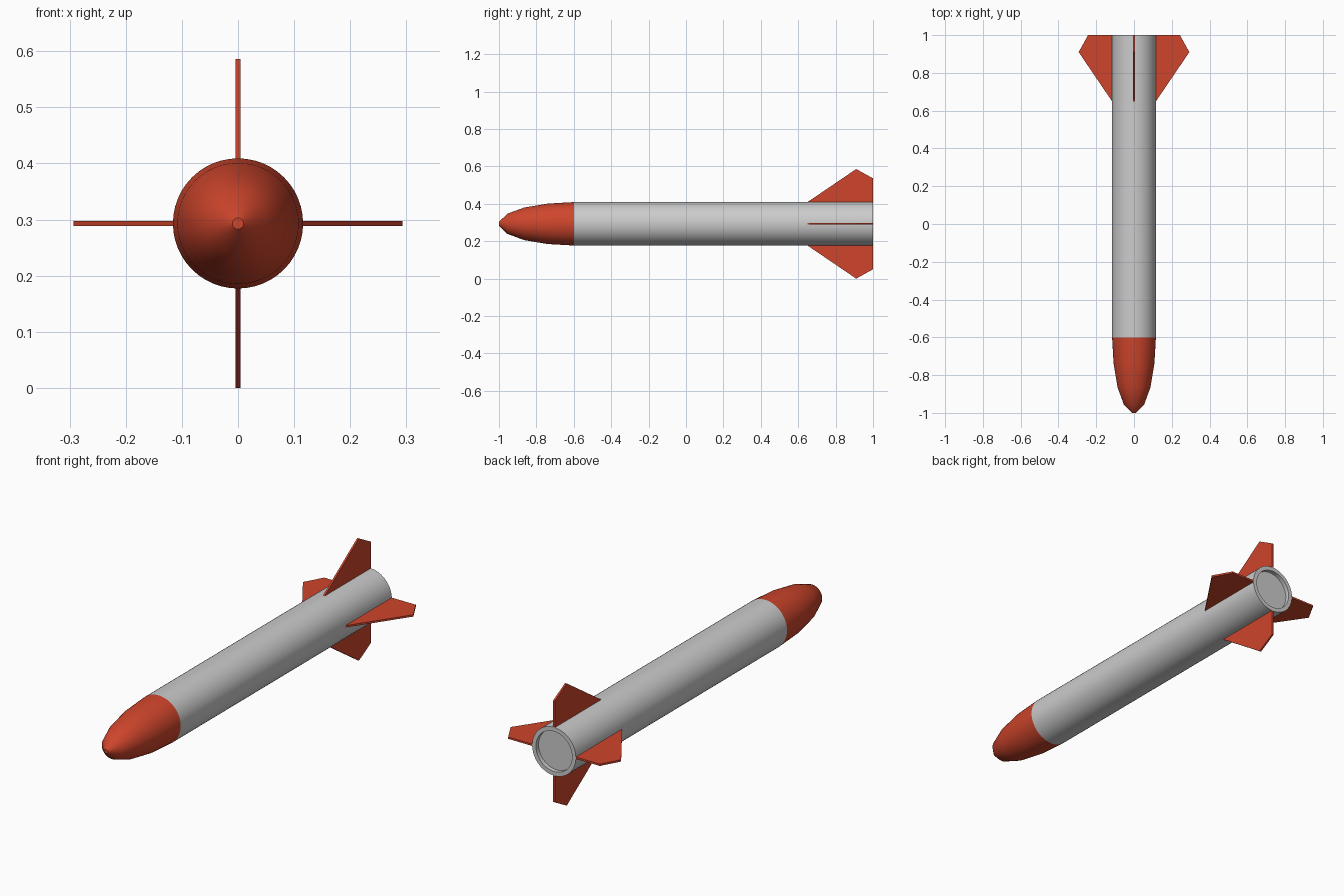
import bpy, bmesh, math
from mathutils import Matrix

if "Cube" in bpy.data.objects:
    bpy.data.objects.remove(bpy.data.objects["Cube"])

AXIS_Z, R = 0.293, 0.116
SIDES = 48

red = bpy.data.materials.new("red_paint")
red.diffuse_color = (0.62, 0.06, 0.025, 1)
red.use_nodes = True
red.node_tree.nodes["Principled BSDF"].inputs["Base Color"].default_value = red.diffuse_color


def finish(bm, name, mat=None, smooth=False):
    bmesh.ops.recalc_face_normals(bm, faces=bm.faces[:])
    me = bpy.data.meshes.new(name)
    bm.to_mesh(me)
    bm.free()
    ob = bpy.data.objects.new(name, me)
    bpy.context.collection.objects.link(ob)
    ob.location.z = AXIS_Z
    if mat:
        me.materials.append(mat)
    if smooth:
        bpy.ops.object.select_all(action='DESELECT')
        ob.select_set(True)
        bpy.context.view_layer.objects.active = ob
        bpy.ops.object.shade_smooth_by_angle(angle=math.radians(35))
    return ob


def lathe(name, profile, mat=None):
    """Revolve (y, radius) points around the long axis and cap both ends."""
    bm = bmesh.new()
    rings = [[bm.verts.new((r * math.cos(a), y, r * math.sin(a)))
              for a in (2 * math.pi * i / SIDES for i in range(SIDES))]
             for y, r in profile]
    for a, b in zip(rings, rings[1:]):
        for i in range(SIDES):
            j = (i + 1) % SIDES
            bm.faces.new((a[i], a[j], b[j], b[i]))
    bm.faces.new(rings[0])
    bm.faces.new(rings[-1])
    return finish(bm, name, mat, smooth=True)


# Tube with a shallow recess at the tail
lathe("body_tube", [(-0.6, R), (1.0, R), (1.0, 0.096), (0.98, 0.096)])

# Rounded nose with a small blunt tip
lathe("nose_cone", [(-1.0, 0.01), (-0.955, 0.054), (-0.865, 0.087),
                    (-0.74, 0.108), (-0.6, R)], red)

# Four tail fins around the tube
FIN = [(0.642, 0.111), (0.91, 0.293), (1.0, 0.243), (1.0, 0.111)]
for k, side in enumerate(("right", "top", "left", "bottom")):
    bm = bmesh.new()
    face = bm.faces.new([bm.verts.new((r, y, -0.0045)) for y, r in FIN])
    ext = bmesh.ops.extrude_face_region(bm, geom=[face])["geom"]
    bmesh.ops.translate(bm, vec=(0, 0, 0.009),
                        verts=[v for v in ext if isinstance(v, bmesh.types.BMVert)])
    if face.is_valid and len(bm.faces) < 6:
        bm.faces.new([v for v in face.verts])
    bm.transform(Matrix.Rotation(-k * math.pi / 2, 4, 'Y'))
    finish(bm, "fin_" + side, red)
